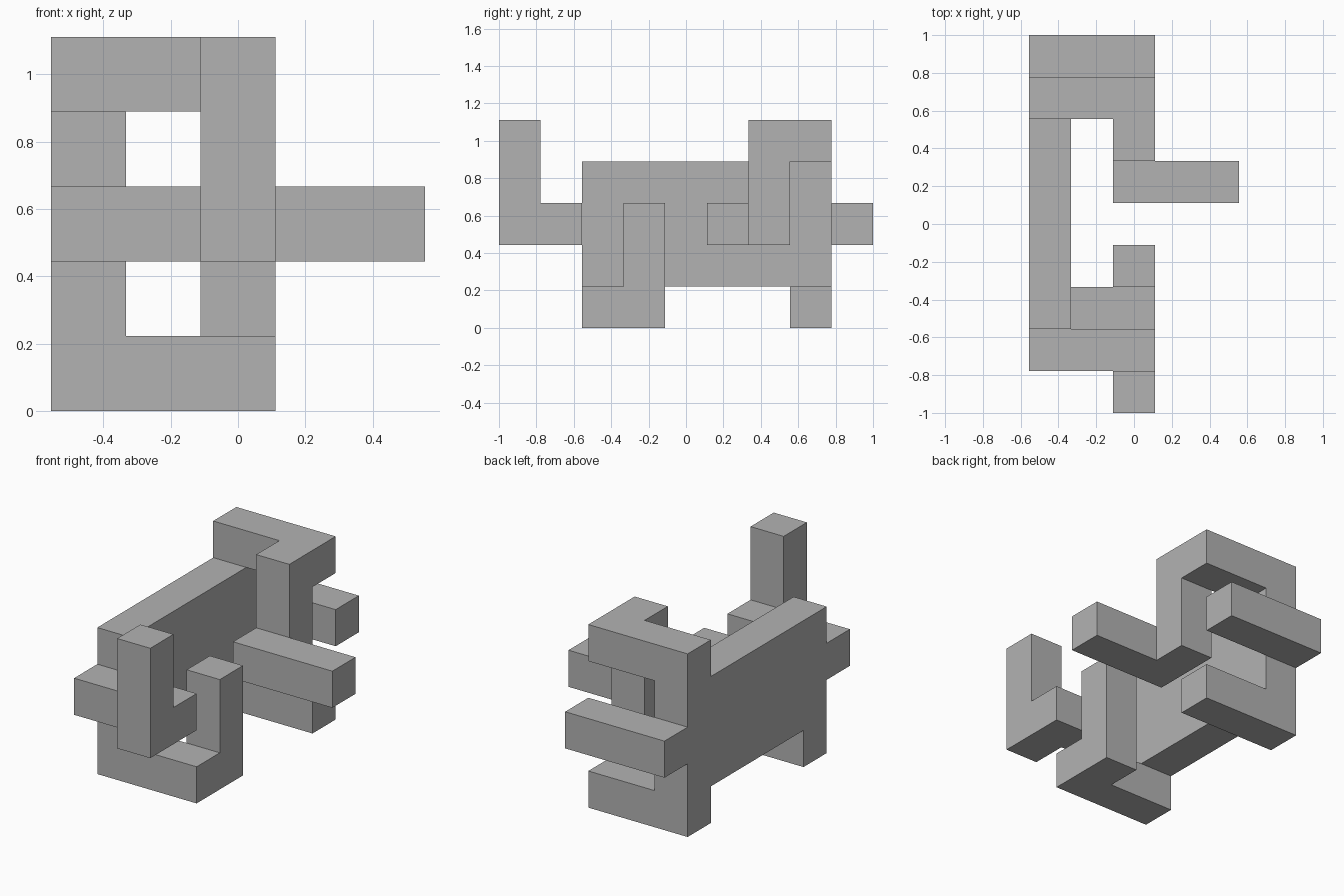
import bpy
import bmesh
from itertools import product
from mathutils import Vector

default = bpy.data.objects.get("Cube")
if default:
    bpy.data.objects.remove(default, do_unlink=True)

UNIT = 2 / 9
ORIGIN = Vector((-2.5, -4.5, 0))

# Square bars on a unit grid: first and last cell of each, inclusive
BARS = {
    "wall": ((0, 2, 1), (0, 7, 3)),
    "front_foot": ((0, 2, 0), (2, 2, 0)),
    "front_foot_corner": ((2, 3, 0), (2, 3, 0)),
    "front_inner_post": ((2, 3, 1), (2, 3, 2)),
    "front_arm": ((0, 1, 2), (2, 1, 2)),
    "front_outer_post": ((2, 0, 2), (2, 0, 4)),
    "back_foot": ((0, 7, 0), (2, 7, 0)),
    "back_arm": ((0, 8, 2), (2, 8, 2)),
    "top_arm": ((0, 7, 4), (2, 7, 4)),
    "hanging_post": ((2, 6, 2), (2, 6, 4)),
    "side_arm": ((2, 5, 2), (4, 5, 2)),
}


def cells_of(first, last):
    return product(*(range(a, b + 1) for a, b in zip(first, last)))


def fused_mesh(name, cells):
    """Outer skin of the cells, with coplanar faces merged."""
    bm = bmesh.new()
    for cell in cells:
        for axis, side in product(range(3), (0, 1)):
            neighbour = list(cell)
            neighbour[axis] += 2 * side - 1
            if tuple(neighbour) in cells:
                continue
            u, v = Vector((0, 0, 0)), Vector((0, 0, 0))
            u[(axis + 1) % 3] = 1
            v[(axis + 2) % 3] = 1
            base = ORIGIN + Vector(cell)
            base[axis] += side
            ring = [base, base + u, base + u + v, base + v]
            if not side:
                ring.reverse()
            bm.faces.new([bm.verts.new(p * UNIT) for p in ring])
    bmesh.ops.remove_doubles(bm, verts=bm.verts[:], dist=0.001)
    bmesh.ops.dissolve_limit(bm, angle_limit=0.01, verts=bm.verts[:], edges=bm.edges[:])
    bmesh.ops.recalc_face_normals(bm, faces=bm.faces[:])
    mesh = bpy.data.meshes.new(name)
    bm.to_mesh(mesh)
    bm.free()
    return mesh


# Plain grey material
grey = bpy.data.materials.new("plain_grey")
grey.use_nodes = True
colour = (0.45, 0.45, 0.45, 1)
grey.diffuse_color = colour
grey.node_tree.nodes["Principled BSDF"].inputs["Base Color"].default_value = colour

# All bars joined into one solid piece
cells = {cell for ends in BARS.values() for cell in cells_of(*ends)}
mesh = fused_mesh("interlocking_block", cells)
mesh.materials.append(grey)
block = bpy.data.objects.new("interlocking_block", mesh)
bpy.context.collection.objects.link(block)
